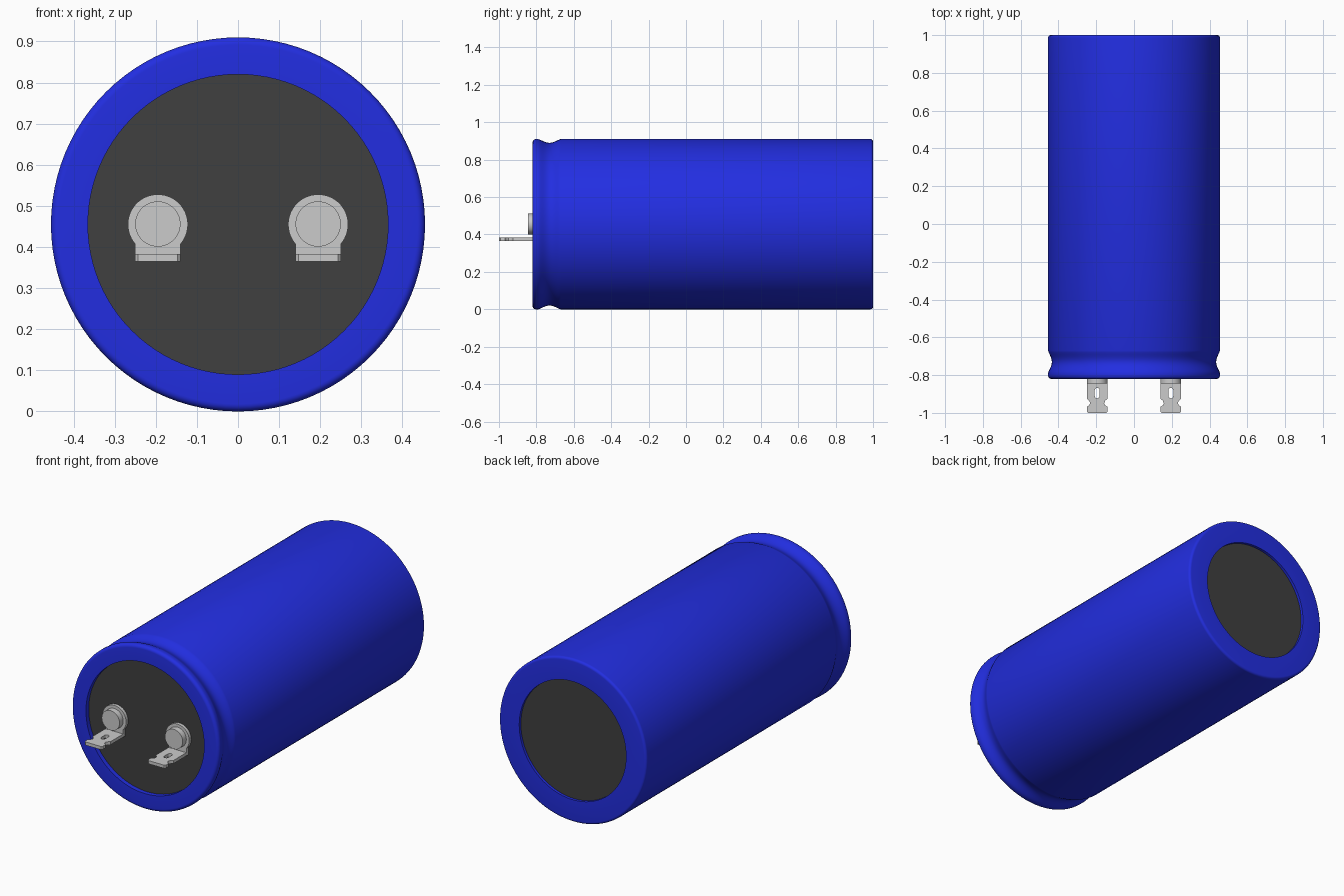
import bpy
import bmesh
from math import cos, sin, pi, radians
from mathutils import Matrix, Vector

cube = bpy.data.objects.get("Cube")
if cube:
    bpy.data.objects.remove(cube, do_unlink=True)

RADIUS = 0.455
FRONT, BACK = -0.82, 1.0
SEAL_Y, BACK_SEAL_Y = -0.795, 0.985


def material(name, rgb):
    mat = bpy.data.materials.new(name)
    mat.use_nodes = True
    mat.diffuse_color = (*rgb, 1)
    bsdf = mat.node_tree.nodes["Principled BSDF"]
    bsdf.inputs["Base Color"].default_value = (*rgb, 1)
    bsdf.inputs["Roughness"].default_value = 0.5
    return mat


def add_object(name, mesh, mat=None, location=(0, 0, 0), angle=30):
    mesh.shade_smooth()
    mesh.set_sharp_from_angle(angle=radians(angle))
    if mat:
        mesh.materials.append(mat)
    obj = bpy.data.objects.new(name, mesh)
    obj.location = location
    bpy.context.collection.objects.link(obj)
    return obj


def arc(cx, cy, r, start, end, steps):
    angles = [radians(start + (end - start) * i / steps) for i in range(steps + 1)]
    return [(cx + r * cos(a), cy + r * sin(a)) for a in angles]


def lathe(name, profile, mat=None, location=(0, 0, RADIUS), steps=96):
    """Spin a (radius, y) profile around the y axis."""
    bm = bmesh.new()
    verts = [bm.verts.new((r, y, 0)) for r, y in profile]
    edges = [bm.edges.new(pair) for pair in zip(verts, verts[1:])]
    bmesh.ops.spin(bm, geom=verts + edges, cent=(0, 0, 0), axis=(0, 1, 0),
                   angle=2 * pi, steps=steps, use_merge=True)
    bmesh.ops.remove_doubles(bm, verts=bm.verts, dist=1e-5)
    bmesh.ops.recalc_face_normals(bm, faces=bm.faces)
    mesh = bpy.data.meshes.new(name)
    bm.to_mesh(mesh)
    bm.free()
    return add_object(name, mesh, mat, location)


def disc(name, r, y0, y1, mat=None, location=(0, 0, RADIUS)):
    return lathe(name, [(0, y0), (r, y0), (r, y1), (0, y1)], mat, location)


def sheet(name, outlines, thickness, location, upright=False):
    """Cut a flat sheet from closed outlines; later outlines are holes."""
    curve = bpy.data.curves.new(name, "CURVE")
    curve.dimensions = "2D"
    curve.fill_mode = "BOTH"
    curve.extrude = thickness / 2
    for points in outlines:
        spline = curve.splines.new("POLY")
        spline.points.add(len(points) - 1)
        for point, (x, y) in zip(spline.points, points):
            point.co = (x, y, 0, 1)
        spline.use_cyclic_u = True
    temp = bpy.data.objects.new(name + "_outline", curve)
    mesh = bpy.data.meshes.new_from_object(temp)
    bpy.data.objects.remove(temp, do_unlink=True)
    bpy.data.curves.remove(curve)
    bm = bmesh.new()
    bm.from_mesh(mesh)
    bmesh.ops.remove_doubles(bm, verts=bm.verts, dist=1e-5)
    bmesh.ops.recalc_face_normals(bm, faces=bm.faces)
    bm.to_mesh(mesh)
    bm.free()
    if upright:
        mesh.transform(Matrix.Rotation(pi / 2, 4, "X"))
    mesh.name = name
    return add_object(name, mesh, None, location)


blue = material("blue_sleeve", (0.016, 0.027, 0.75))
dark = material("dark_seal", (0.05, 0.05, 0.05))

# Sleeve with rolled front lip, crimped groove and rounded back edge
lip, edge = 0.018, 0.014
groove = [(RADIUS - 0.02 * sin(pi * i / 12) ** 1.3, -0.79 + 0.12 * i / 12)
          for i in range(13)]
sleeve = [(0.365, SEAL_Y + 0.01), (0.365, FRONT)]
sleeve += arc(RADIUS - lip, FRONT + lip, lip, -90, 0, 6)
sleeve += groove
sleeve += arc(RADIUS - edge, BACK - edge, edge, 0, 90, 5)
sleeve += [(0.33, BACK), (0.33, BACK_SEAL_Y - 0.01)]
lathe("sleeve", sleeve, blue)

# Recessed end seals
disc("front_seal", 0.37, SEAL_Y, SEAL_Y + 0.03, dark)
disc("back_seal", 0.34, BACK_SEAL_Y - 0.03, BACK_SEAL_Y, dark)

# Terminal outlines: round plate with a neck, and notched lug with a slot
half, thick = 0.055, 0.018
plate = arc(0, 0, 0.073, -41, 221, 40) + [(-half, -0.09), (half, -0.09)]
lug_side = [(half, SEAL_Y), (half, -0.925), (half - 0.012, -0.935)]
lug_side += [(half - 0.018, -0.948), (half - 0.012, -0.96), (half, -0.968), (half, -0.993),
             (half - 0.007, -1.0)]
lug = lug_side + [(-x, y) for x, y in reversed(lug_side)]
slot = arc(0, -0.88, 0.013, 0, 180, 8) + arc(0, -0.91, 0.013, 180, 360, 8)

for side, x in (("left", 0.195), ("right", -0.195)):
    sheet(side + "_terminal_plate", [plate], thick,
          (x, SEAL_Y - thick / 2, RADIUS), upright=True)
    sheet(side + "_terminal_lug", [lug, slot], thick, (x, 0, 0.374))
    disc(side + "_rivet", half, -0.845, SEAL_Y, None, (x, 0, RADIUS + 0.001))
